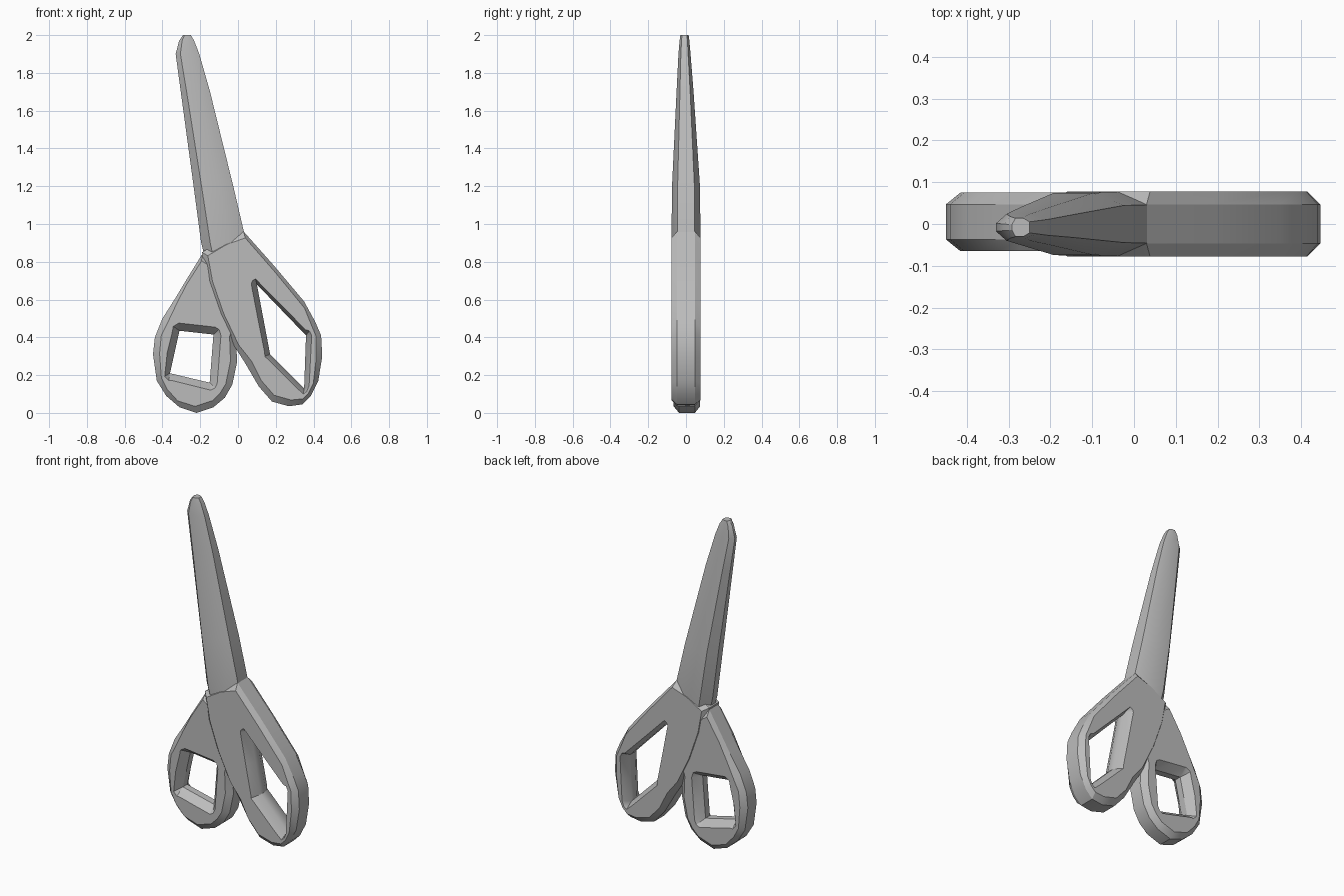
import bpy, bmesh, math
from mathutils import Vector

cube = bpy.data.objects.get("Cube")
if cube:
    bpy.data.objects.remove(cube, do_unlink=True)

grey = bpy.data.materials.new("scissor grey")
grey.use_nodes = True
grey.diffuse_color = (0.5, 0.5, 0.5, 1)
grey.node_tree.nodes["Principled BSDF"].inputs["Base Color"].default_value = (0.5, 0.5, 0.5, 1)


def skin(name, rings, closed):
    """Skin a list of equal cross-sections, either as a loop or with end caps."""
    bm = bmesh.new()
    loops = [[bm.verts.new(p) for p in ring] for ring in rings]
    count = len(loops[0])
    pairs = list(zip(loops, loops[1:]))
    if closed:
        pairs.append((loops[-1], loops[0]))
    else:
        bm.faces.new(loops[0])
        bm.faces.new(loops[-1])
    for a, b in pairs:
        for i in range(count):
            j = (i + 1) % count
            bm.faces.new((a[i], a[j], b[j], b[i]))
    bmesh.ops.remove_doubles(bm, verts=bm.verts, dist=0.0005)
    bmesh.ops.recalc_face_normals(bm, faces=bm.faces)
    mesh = bpy.data.meshes.new(name)
    bm.to_mesh(mesh)
    bm.free()
    mesh.materials.append(grey)
    obj = bpy.data.objects.new(name, mesh)
    bpy.context.collection.objects.link(obj)
    bpy.ops.object.select_all(action='DESELECT')
    obj.select_set(True)
    bpy.context.view_layer.objects.active = obj
    bpy.ops.object.shade_smooth_by_angle(angle=math.radians(28))
    return obj


def handle(name, corners, stations, half, y_mid, rim):
    """Chamfered grip: each station joins an outline point to a point on the hole."""
    rings = []
    for x, z, pos in stations:
        k = int(pos)
        a, b = Vector(corners[k]), Vector(corners[(k + 1) % len(corners)])
        inner = a.lerp(b, pos - k)
        outer = Vector((x, z))
        span = inner - outer
        d = span.normalized()
        cut_out = min(0.035, span.length * 0.35)
        cut_in = min(rim, span.length * 0.4)
        half_profile = [(outer, 0.6), (outer + d * cut_out, 1),
                        (inner - d * cut_in, 1), (inner, 0.3)]
        ring = [(p.x, y_mid + half * v, p.y) for p, v in half_profile]
        ring += [(p.x, y_mid - half * v, p.y) for p, v in reversed(half_profile)]
        rings.append(ring)
    return skin(name, rings, True)


# Large grip with the pivot body; third value is the position along the hole edge
handle("large_grip_and_body",
       [(0.10, 0.68), (0.36, 0.41), (0.35, 0.13), (0.17, 0.31)],
       [(0.03, 0.96, 0), (0.19, 0.78, 0.5), (0.35, 0.59, 1), (0.41, 0.48, 1),
        (0.44, 0.41, 1), (0.446, 0.3, 1.5), (0.425, 0.17, 2), (0.385, 0.09, 2),
        (0.34, 0.045, 2), (0.27, 0.035, 2.2), (0.18, 0.06, 2.6), (0.11, 0.14, 3),
        (0.04, 0.26, 3), (-0.03, 0.37, 3), (-0.11, 0.53, 3.5), (-0.17, 0.7, 0),
        (-0.19, 0.85, 0), (-0.08, 0.92, 0)],
       0.078, 0.0, 0.03)

# Small grip, tucked into the body
handle("small_grip",
       [(-0.31, 0.435), (-0.13, 0.415), (-0.15, 0.16), (-0.36, 0.21)],
       [(-0.33, 0.61, 0), (-0.27, 0.71, 0), (-0.19, 0.84, 0.5), (-0.05, 0.75, 1),
        (0.02, 0.55, 1), (-0.01, 0.4, 1), (-0.005, 0.27, 1.5), (-0.03, 0.15, 2),
        (-0.07, 0.08, 2), (-0.13, 0.03, 2), (-0.22, 0.0, 2.5), (-0.31, 0.03, 3),
        (-0.38, 0.09, 3), (-0.43, 0.17, 3), (-0.45, 0.31, 3.5), (-0.44, 0.4, 0),
        (-0.4, 0.5, 0)],
       0.07, 0.005, 0.04)

# Closed blade: faceted section narrowing to the tip
section = [(0, -0.3), (0.2, -1), (0.65, -1), (1, -0.6),
           (1, 0.6), (0.65, 1), (0.2, 1), (0, 0.3)]
# height, left x, right x, half thickness, middle y
stations = [(0.8, -0.17, 0.05, 0.07, 0), (0.9, -0.195, 0.045, 0.077, 0),
            (1.2, -0.235, -0.025, 0.074, 0), (1.7, -0.303, -0.148, 0.045, -0.005),
            (1.9, -0.33, -0.205, 0.032, -0.008), (1.97, -0.312, -0.232, 0.026, -0.008),
            (2.0, -0.292, -0.25, 0.022, -0.008)]
skin("blade", [[(lo + u * (hi - lo), mid + v * half, z) for u, v in section]
               for z, lo, hi, half, mid in stations], False)
